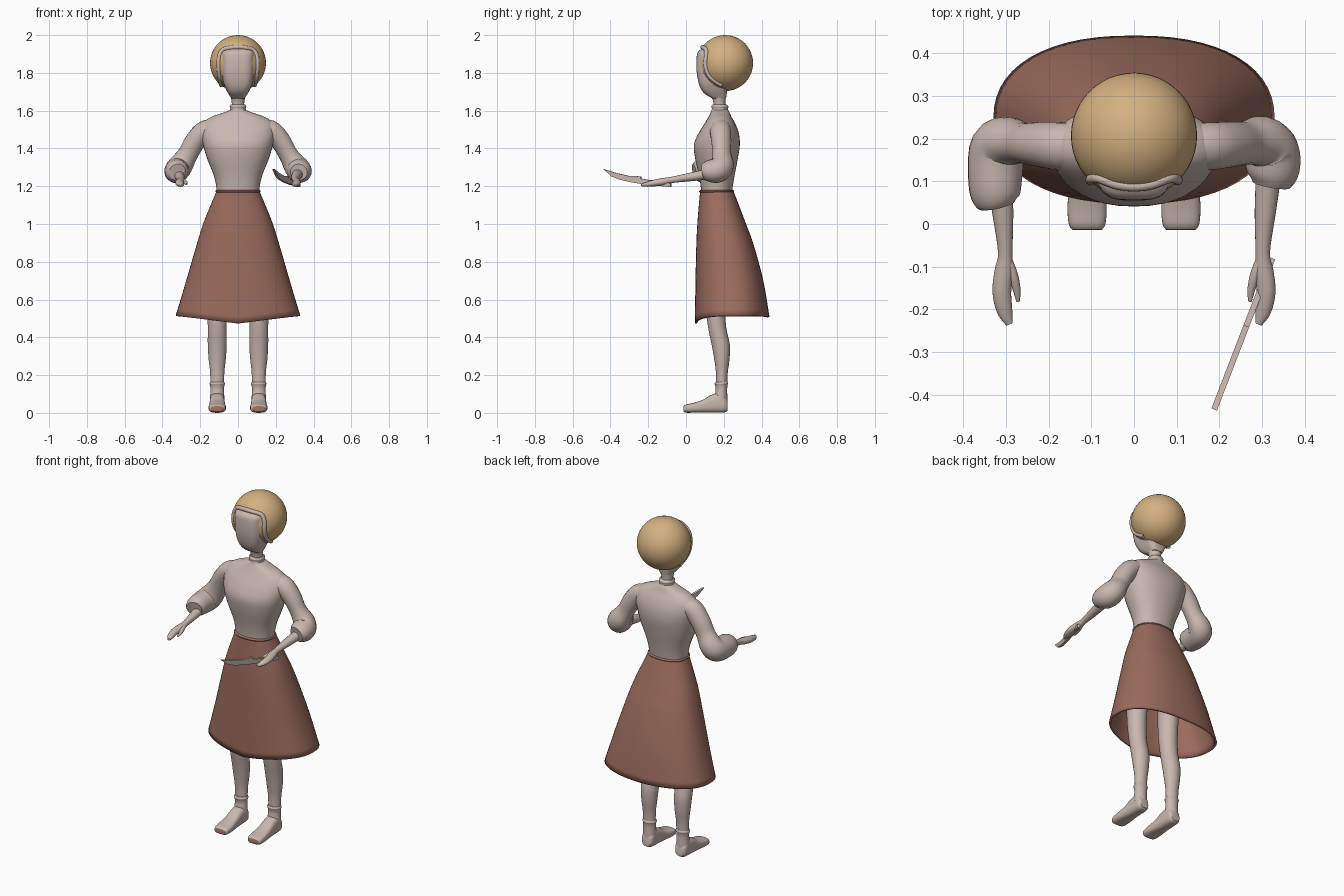
import bpy, bmesh, math
from mathutils import Vector

if "Cube" in bpy.data.objects:
    bpy.data.objects.remove(bpy.data.objects["Cube"])


def material(name, rgb):
    m = bpy.data.materials.new(name)
    m.diffuse_color = (*rgb, 1)
    m.use_nodes = True
    m.node_tree.nodes["Principled BSDF"].inputs["Base Color"].default_value = m.diffuse_color
    return m


SKIN = material("pale_clay", (0.58, 0.475, 0.43))
HAIR = material("straw", (0.66, 0.44, 0.22))
CLOTH = material("russet", (0.33, 0.15, 0.11))


def smooth_rows(rows, steps=4):
    """Catmull-Rom interpolation of rows of numbers."""
    out = []
    for i in range(len(rows) - 1):
        p0, p1 = rows[max(i - 1, 0)], rows[i]
        p2, p3 = rows[i + 1], rows[min(i + 2, len(rows) - 1)]
        for k in range(steps):
            t = k / steps
            out.append([0.5 * (2 * b + (c - a) * t + (2 * a - 5 * b + 4 * c - d) * t * t
                               + (3 * b - a - 3 * c + d) * t ** 3)
                        for a, b, c, d in zip(p0, p1, p2, p3)])
    out.append(list(rows[-1]))
    return out


def skin_rings(name, rings, mat, caps=True, angle=50):
    """Join rings of points into one smooth mesh."""
    bm = bmesh.new()
    vs = [[bm.verts.new(p) for p in ring] for ring in rings]
    n = len(vs[0])
    for a, b in zip(vs, vs[1:]):
        for i in range(n):
            bm.faces.new((a[i], a[(i + 1) % n], b[(i + 1) % n], b[i]))
    if caps:
        bm.faces.new(vs[0])
        bm.faces.new(vs[-1])
    bmesh.ops.recalc_face_normals(bm, faces=bm.faces)
    return finish(name, bm, mat, angle)


def finish(name, bm, mat, angle=50):
    me = bpy.data.meshes.new(name)
    bm.to_mesh(me)
    bm.free()
    me.materials.append(mat)
    ob = bpy.data.objects.new(name, me)
    bpy.context.collection.objects.link(ob)
    bpy.ops.object.select_all(action='DESELECT')
    ob.select_set(True)
    bpy.context.view_layer.objects.active = ob
    bpy.ops.object.shade_smooth_by_angle(angle=math.radians(angle))
    return ob


def power(c, e):
    return math.copysign(abs(c) ** (2 / e), c)


def loft(name, rows, mat, cx=0, axis='z', e=2.2, n=36, caps=True):
    """Rows are (position on axis, half width, low edge, high edge)."""
    rings = []
    for t, hw, lo, hi in smooth_rows(rows):
        ring = []
        for i in range(n):
            a = 2 * math.pi * i / n
            u = cx + hw * power(math.cos(a), e)
            v = (lo + hi) / 2 + (hi - lo) / 2 * power(math.sin(a), e)
            ring.append((u, v, t) if axis == 'z' else (u, t, v))
        rings.append(ring)
    return skin_rings(name, rings, mat, caps)


def tube(name, rows, mat, n=20, mirror=1):
    """Rows are (x, y, z, radius sideways, radius up)."""
    rows = smooth_rows(rows)
    pts = [Vector((mirror * r[0], r[1], r[2])) for r in rows]
    side, rings = Vector((1, 0, 0.01)), []
    for i, p in enumerate(pts):
        t = (pts[min(i + 1, len(pts) - 1)] - pts[max(i - 1, 0)]).normalized()
        side = (side - t * side.dot(t)).normalized()
        up = side.cross(t)
        rings.append([p + side * rows[i][3] * math.cos(2 * math.pi * k / n)
                      + up * rows[i][4] * math.sin(2 * math.pi * k / n) for k in range(n)])
    return skin_rings(name, rings, mat)


# Hair ball
BALL, R = Vector((0, 0.207, 1.852)), 0.148
bm = bmesh.new()
bmesh.ops.create_uvsphere(bm, u_segments=48, v_segments=24, radius=R)
bmesh.ops.translate(bm, verts=bm.verts, vec=BALL)
finish("hair", bm, HAIR)

# Head with flat face, and the raised rim that follows the ball around it
loft("head", [(1.665, .035, .140, .212), (1.685, .048, .105, .215), (1.71, .062, .082, .22),
              (1.75, .078, .066, .24), (1.81, .087, .056, .26), (1.88, .089, .056, .26),
              (1.91, .086, .063, .25), (1.925, .07, .08, .23)], SKIN, e=3.4)
rim = []
for x, z in [(-.088, 1.735), (-.098, 1.78), (-.102, 1.84), (-.099, 1.89), (-.08, 1.922), (-.04, 1.933),
             (0, 1.936), (.04, 1.933), (.08, 1.922), (.099, 1.89), (.102, 1.84), (.098, 1.78), (.088, 1.735)]:
    y = BALL.y - math.sqrt(max(R * R - x * x - (z - BALL.z) ** 2, 0))
    rim.append((x, y + .003, z, .012, .012))
tube("face_rim", rim, SKIN, n=12)

# Neck and collar
loft("neck", [(1.58, .036, .145, .212), (1.64, .033, .146, .208), (1.70, .045, .125, .215)], SKIN, e=2)
loft("collar", [(1.59, .046, .132, .226), (1.61, .041, .137, .222), (1.622, .044, .134, .225),
                (1.632, .038, .141, .217)], SKIN, e=2)

# Blouse body
loft("blouse", [(1.165, .117, .078, .247), (1.18, .113, .08, .245), (1.25, .126, .07, .256),
                (1.35, .165, .048, .275), (1.42, .185, .042, .285), (1.48, .197, .066, .28),
                (1.53, .19, .097, .262), (1.565, .145, .118, .242), (1.592, .07, .132, .23),
                (1.605, .04, .138, .222)], SKIN)

# Skirt with a hem that dips at the front
skirt = loft("skirt", [(1.178, .112, .075, .25), (1.10, .145, .068, .28), (1.0, .185, .06, .318),
                       (0.9, .216, .055, .355), (0.7, .275, .05, .41), (0.515, .33, .047, .442)],
             CLOTH, e=2.3, n=56, caps=False)
for v in skirt.data.vertices:
    if v.co.z < .8:
        w = (.8 - v.co.z) / .285 * max(0, 1 - abs(v.co.x) / .33)
        v.co.z -= w * (.042 if v.co.y < .245 else .008)
thick = skirt.modifiers.new("thickness", 'SOLIDIFY')
thick.thickness = 0.012
thick.offset = -1
loft("waistband", [(1.168, .116, .072, .252), (1.174, .119, .069, .255), (1.18, .114, .075, .25)], CLOTH, e=2.3)

for s, tag in ((1, "right"), (-1, "left")):
    # Puffed sleeve bending forward at the elbow
    cuff = .092 if s > 0 else .045
    tube("sleeve_" + tag, [(.09, .182, 1.50, .05, .055), (.17, .182, 1.495, .055, .057),
                           (.225, .187, 1.44, .055, .052), (.265, .19, 1.37, .054, .047),
                           (.30, .192, 1.315, .064, .06), (.322, .168, 1.285, .066, .066),
                           (.326, cuff + .03, 1.28, .058, .062), (.322, cuff, 1.275, .043, .045)],
         SKIN, mirror=s)
    # Forearm and hand in one piece, plus thumb
    tube("forearm_" + tag, [(.318, .14, 1.268, .031, .029), (.308, .03, 1.25, .025, .023),
                            (.302, -.065, 1.235, .017, .017), (.305, -.11, 1.226, .022, .019),
                            (.31, -.16, 1.218, .022, .018), (.303, -.205, 1.21, .018, .013),
                            (.292, -.235, 1.206, .008, .006)], SKIN, mirror=s)
    tube("thumb_" + tag, [(.298, -.08, 1.233, .011, .011), (.284, -.12, 1.225, .012, .012),
                          (.275, -.155, 1.216, .009, .009), (.272, -.182, 1.21, .004, .004)],
         SKIN, n=12, mirror=s)
    # Leg, sock roll and shoe
    loft("leg_" + tag, [(.05, .036, .16, .216), (.2, .037, .159, .22), (.28, .045, .15, .23),
                        (.36, .05, .136, .232), (.46, .05, .116, .212), (.6, .054, .10, .21),
                        (.9, .062, .09, .24)], SKIN, cx=.11 * s, e=2)
    loft("sock_roll_" + tag, [(.06, .039, .145, .22), (.12, .036, .157, .218), (.145, .038, .154, .22),
                              (.155, .041, .151, .223), (.164, .036, .157, .219)], SKIN, cx=.11 * s, e=2)
    shoe = loft("shoe_" + tag, [(.22, .026, .012, .06), (.205, .036, .003, .09), (.17, .039, .001, .105),
                                (.13, .04, .001, .093), (.09, .042, .001, .07), (.04, .046, .001, .053),
                                (0, .043, .001, .044), (-.014, .034, .008, .034)],
                SKIN, cx=.11 * s, axis='y', e=2.8)
    # Toe tip in the skirt colour
    shoe.data.materials.append(CLOTH)
    for f in shoe.data.polygons:
        if f.center.y < -.012:
            f.material_index = 1

# Knife held in the hand: side profile (distance from tip, height) extruded
tip, d = Vector((.188, -.435, 0)), Vector((.36, .933, 0))
across = Vector((d.y, -d.x, 0)) * .007


def plate(name, profile):
    bm = bmesh.new()
    rows = [[bm.verts.new(tip + d * s + k * across + Vector((0, 0, z))) for s, z in profile]
            for k in (-1, 1)]
    n = len(profile)
    for i in range(n):
        bm.faces.new((rows[0][i], rows[0][(i + 1) % n], rows[1][(i + 1) % n], rows[1][i]))
    for row in rows:
        bm.faces.new(row)
    bmesh.ops.recalc_face_normals(bm, faces=bm.faces)
    finish(name, bm, SKIN, 30)


plate("knife_blade", [(0, 1.29), (.07, 1.27), (.14, 1.255), (.21, 1.252), (.21, 1.213),
                      (.15, 1.222), (.09, 1.235), (.045, 1.252)])
plate("knife_handle", [(.2, 1.242), (.38, 1.215), (.38, 1.195), (.2, 1.214)])
